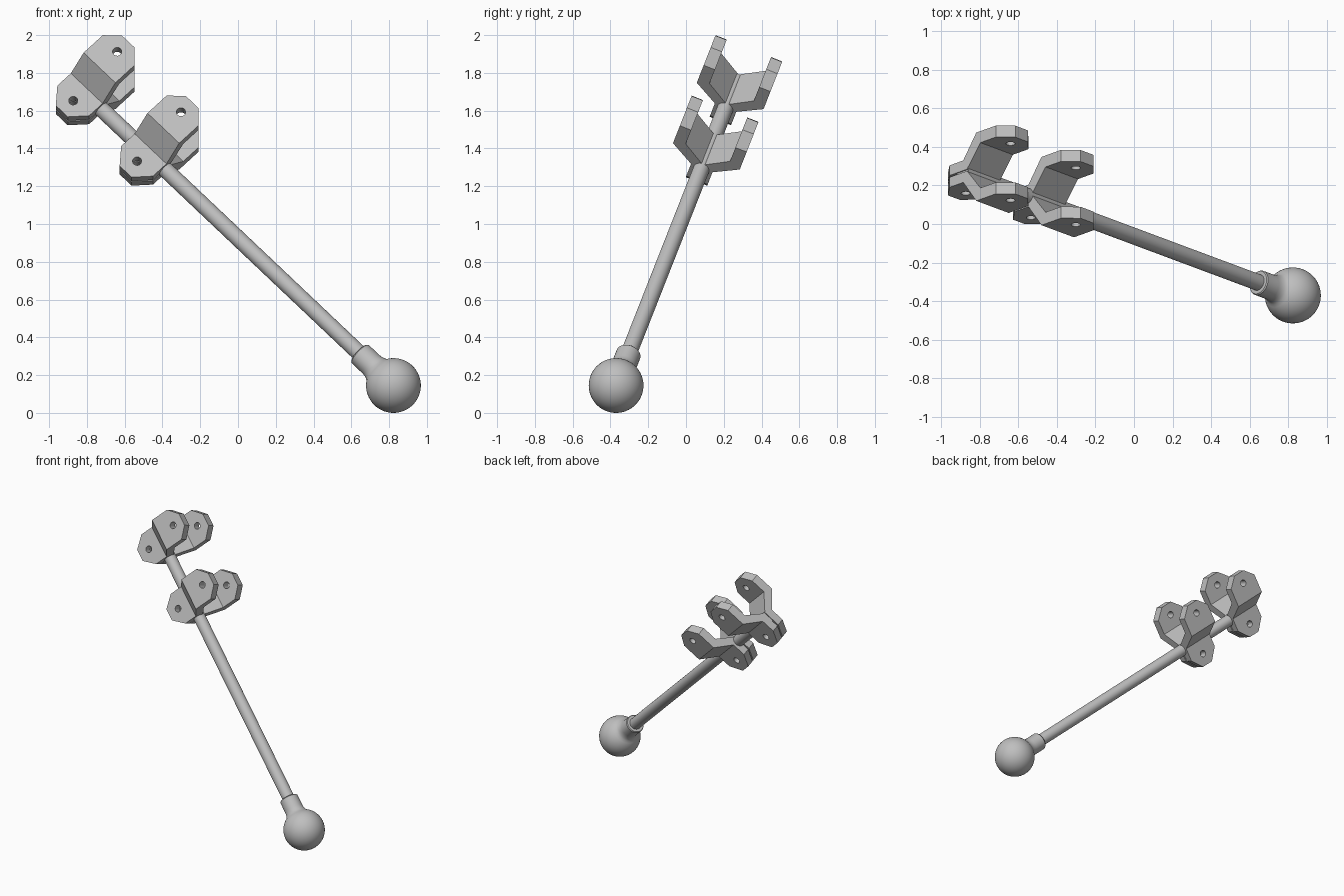
import bpy, bmesh, math
from mathutils import Matrix, Vector

if "Cube" in bpy.data.objects:
    bpy.data.objects.remove(bpy.data.objects["Cube"])

# Slanted frame: origin at the ball, local z along the rod, local y across the clamps
FRAME = (Matrix.Translation((0.823, -0.37, 0.145))
         @ Matrix.Rotation(math.radians(-21.5), 4, 'X')
         @ Matrix.Rotation(math.radians(-44.5), 4, 'Y'))
BALL_R, ROD_R, COLLAR_R = 0.145, 0.043, 0.066
ROD_END = 2.44

metal = bpy.data.materials.new("grey_metal")
metal.use_nodes = True
metal.diffuse_color = (0.52, 0.52, 0.52, 1)
metal.node_tree.nodes["Principled BSDF"].inputs["Base Color"].default_value = metal.diffuse_color


def make_object(name, bm, matrix):
    bmesh.ops.recalc_face_normals(bm, faces=bm.faces)
    mesh = bpy.data.meshes.new(name)
    bm.to_mesh(mesh)
    bm.free()
    obj = bpy.data.objects.new(name, mesh)
    bpy.context.collection.objects.link(obj)
    obj.matrix_world = matrix
    mesh.materials.append(metal)
    return obj


def activate(obj):
    bpy.ops.object.select_all(action='DESELECT')
    obj.select_set(True)
    bpy.context.view_layer.objects.active = obj


def smooth(obj):
    activate(obj)
    bpy.ops.object.shade_smooth_by_angle(angle=math.radians(35))


def lathe(name, profile, steps):
    """Spin (radius, height) points around the rod axis."""
    bm = bmesh.new()
    verts = [bm.verts.new((r, 0, h)) for r, h in profile]
    edges = [bm.edges.new(pair) for pair in zip(verts, verts[1:])]
    bmesh.ops.spin(bm, geom=verts + edges, cent=(0, 0, 0), axis=(0, 0, 1),
                   angle=math.tau, steps=steps)
    bmesh.ops.remove_doubles(bm, verts=bm.verts, dist=0.0001)
    smooth(make_object(name, bm, FRAME))


# Ball with a filleted neck and collar
join = math.radians(146)
ball = [(BALL_R * math.sin(join * i / 24), -BALL_R * math.cos(join * i / 24))
        for i in range(25)]
neck = [(0.073, 0.134), (0.068, 0.15), (COLLAR_R, 0.168),
        (COLLAR_R, 0.25), (COLLAR_R - 0.005, 0.256), (0, 0.256)]
lathe("ball_and_collar", ball + neck, 48)

# Rod
lathe("rod", [(0, 0.1), (ROD_R, 0.1), (ROD_R, ROD_END), (0, ROD_END)], 32)

# Bent plate stations: outer x, outer y, inner x, inner y, half width
STATIONS = [
    (-0.175, 0.061, -0.175, 0.005, 0.045),
    (-0.090, 0.061, -0.090, 0.005, 0.120),
    (0.010, 0.061, 0.038, 0.005, 0.120),
    (0.105, 0.190, 0.135, 0.126, 0.120),
    (0.247, 0.190, 0.247, 0.126, 0.120),
    (0.318, 0.190, 0.318, 0.126, 0.047),
]


def bolt_cutter(matrix, x):
    bm = bmesh.new()
    bmesh.ops.create_cone(bm, cap_ends=True, segments=20, radius1=0.024,
                          radius2=0.024, depth=0.6)
    place = matrix @ Matrix.Translation((x, 0, 0)) @ Matrix.Rotation(math.pi / 2, 4, 'X')
    cutter = make_object("bolt_cutter", bm, place)
    cutter.hide_render = True
    return cutter


def clamp(name, along):
    """Two mirrored bent plates gripping the rod, drilled for bolts."""
    bm = bmesh.new()
    for side in (-1, 1):
        rings = []
        for ox, oy, ix, iy, half in STATIONS:
            corners = [(ox, oy, -half), (ox, oy, half), (ix, iy, half), (ix, iy, -half)]
            rings.append([bm.verts.new((x, side * y, z)) for x, y, z in corners])
        for a, b in zip(rings, rings[1:]):
            for i in range(4):
                j = (i + 1) % 4
                bm.faces.new((a[i], a[j], b[j], b[i]))
        bm.faces.new(rings[0])
        bm.faces.new(rings[-1])
    matrix = FRAME @ Matrix.Translation((0, 0, along))
    obj = make_object(name, bm, matrix)
    for x in (-0.09, 0.236):
        cutter = bolt_cutter(matrix, x)
        cut = obj.modifiers.new("bolt_hole", 'BOOLEAN')
        cut.operation = 'DIFFERENCE'
        cut.solver = 'EXACT'
        cut.object = cutter
        bpy.context.view_layer.update()
        activate(obj)
        bpy.ops.object.modifier_apply(modifier=cut.name)
        bpy.data.objects.remove(cutter)
    smooth(obj)


clamp("lower_clamp", 1.845)
clamp("upper_clamp", 2.327)
